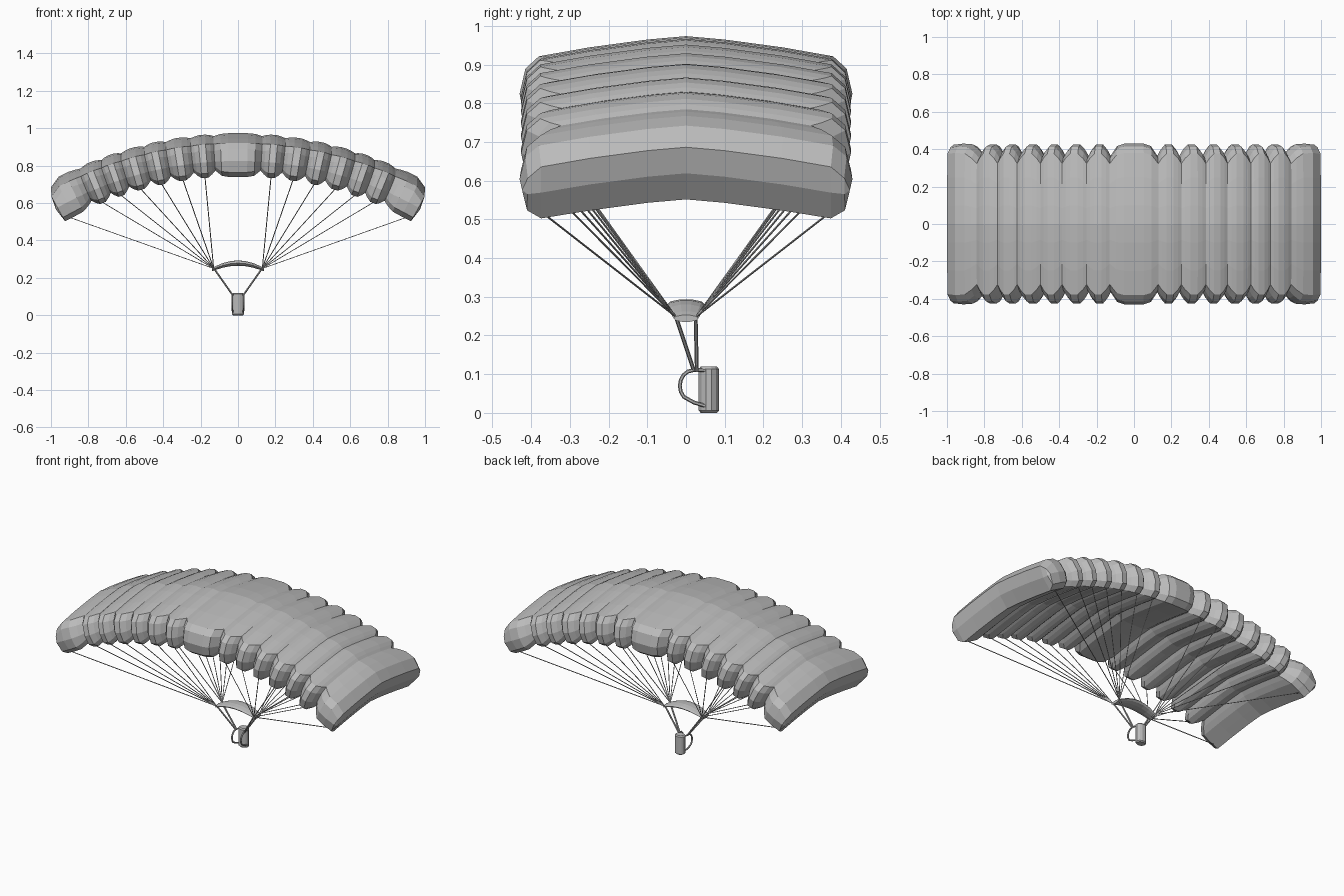
import bpy, bmesh, math
from mathutils import Vector

cube = bpy.data.objects.get("Cube")
if cube:
    bpy.data.objects.remove(cube)

grey = bpy.data.materials.new("plain grey")
grey.use_nodes = True
GREY = (0.5, 0.5, 0.5, 1)
grey.diffuse_color = GREY
grey.node_tree.nodes["Principled BSDF"].inputs["Base Color"].default_value = GREY


def finish(name, bm):
    bmesh.ops.recalc_face_normals(bm, faces=bm.faces)
    mesh = bpy.data.meshes.new(name)
    bm.to_mesh(mesh)
    bm.free()
    mesh.materials.append(grey)
    obj = bpy.data.objects.new(name, mesh)
    bpy.context.collection.objects.link(obj)


def loft(bm, rings, cap=True):
    """Join a series of closed rings with quads."""
    loops = [[bm.verts.new(p) for p in ring] for ring in rings]
    n = len(loops[0])
    for a, b in zip(loops, loops[1:]):
        for i in range(n):
            j = (i + 1) % n
            bm.faces.new((a[i], a[j], b[j], b[i]))
    if cap:
        bm.faces.new(loops[0])
        bm.faces.new(loops[-1])
    return loops


def tube(bm, points, radius, sides=6):
    """Sweep a round section along a path."""
    pts = [Vector(p) for p in points]
    rings = []
    for i, p in enumerate(pts):
        d = (pts[min(i + 1, len(pts) - 1)] - pts[max(i - 1, 0)]).normalized()
        u = d.cross(Vector((1, 0, 0))).normalized()
        v = d.cross(u)
        rings.append([p + radius * (math.cos(t) * u + math.sin(t) * v)
                      for t in (math.tau * k / sides for k in range(sides))])
    loft(bm, rings)


# Canopy: inflated cells following an arc
ARC, ARC_Z, TIP = 2.0, -1.17, 0.505
EDGES = [0.0625, 0.122, 0.186, 0.243, 0.305, 0.3585, 0.416, TIP]
HALF = [(0, .094), (.1, .094), (.25, .094), (.38, .092), (.415, .06), (.43, -.005),
        (.417, -.065), (.38, -.09), (.25, -.09), (.1, -.09), (0, -.09)]
SECTION = HALF + [(-y, r) for y, r in HALF[-2:0:-1]]


def rise(y):
    return 0.05 * max(0, 1 - (abs(y) / 0.38) ** 1.3)


def on_arc(angle, y, r):
    return Vector((math.sin(angle) * (ARC + r), y,
                   ARC_Z + math.cos(angle) * (ARC + r) + rise(y)))


def rib(angle, pinch):
    """Cell section; pinch draws it in at the seams, and the tips round off on top."""
    ring = []
    for y, r in SECTION:
        inset = 0
        if r > 0.01:
            inset = 0.03 if abs(angle) == TIP else 0.012 * pinch
        elif r < -0.01 and abs(angle) != TIP:
            inset = -0.028 * pinch
        ring.append(on_arc(angle, y * (1 - 0.15 * pinch), r - inset))
    return ring


CELL = [(0, 1), (.15, .5), (.35, .06), (.65, .06), (.85, .5)]
side = []
for a, b in zip(EDGES, EDGES[1:]):
    side += [(a + (b - a) * u, pinch) for u, pinch in CELL]
side[-2:] = [(0.475, 0), (TIP, 0.1)]
half = [(0.025, 0), (0.045, 0.2)] + side
stations = [(-a, p) for a, p in reversed(half)] + half

bm = bmesh.new()
loops = loft(bm, [rib(a, p) for a, p in stations], cap=False)
n = len(SECTION)
for loop, sign in ((loops[0], -1), (loops[-1], 1)):
    # rounded end wall joining upper and lower rows
    top = [loop[i % n] for i in range(-5, 6)]
    low = [loop[i] for i in range(15, 4, -1)]
    mids = [top[0]]
    for t, l in zip(top[1:-1], low[1:-1]):
        mids.append(bm.verts.new((t.co + l.co) / 2 + Vector((sign * .014, 0, 0))))
    mids.append(top[-1])
    for row in (top, low):
        for i in range(10):
            quad = list(dict.fromkeys((row[i], row[i + 1], mids[i + 1], mids[i])))
            bm.faces.new(quad)
finish("canopy", bm)

# Suspension lines from the spreader tips to the underside of each cell
bm = bmesh.new()
for sx in (-1, 1):
    for sy in (-1, 1):
        for a, b in zip(EDGES, EDGES[1:]):
            angle = a + (b - a) * (0.8 if b == TIP else 0.5)
            tube(bm, [(sx * .13, sy * .028, .25), on_arc(sx * angle, sy * .377, -.086)],
                 0.0025, 4)
finish("suspension_lines", bm)

# Spreader: small arched pad, broad in the middle
bm = bmesh.new()
rings = []
for x in (-.138, -.12, -.08, -.04, 0, .04, .08, .12, .138):
    f = 1 - (x / .138) ** 2
    width, thick, z = .032 + .018 * f, .009 + .006 * f, .244 + .035 * f
    rings.append([(x, width * math.cos(t), z + thick * math.sin(t))
                  for t in (math.tau * k / 10 for k in range(10))])
loft(bm, rings)
finish("spreader", bm)

# Risers
bm = bmesh.new()
for sx in (-1, 1):
    tube(bm, [(sx * .125, -.025, .245), (sx * .03, .02, .11)], .005)
    tube(bm, [(sx * .125, .025, .245), (sx * .03, .028, .11)], .005)
finish("risers", bm)

# Pack: upright canister with softened rims
bm = bmesh.new()
rings = []
for z, s in ((0, .8), (.006, 1), (.113, 1), (.12, .8)):
    rings.append([(.033 * s * math.cos(t), .059 + .027 * s * math.sin(t), z)
                  for t in (math.tau * (k + .5) / 12 for k in range(12))])
loft(bm, rings)
finish("pack", bm)

# Shoulder straps: a loop on each side of the pack
bm = bmesh.new()
for sx in (-1, 1):
    path = [(sx * .026, .05, .11), (sx * .029, .025, .111)]
    for k in range(7):
        t = math.pi / 2 + math.pi * .75 * k / 6
        path.append((sx * .031, .018 + .034 * math.cos(t), .07 + .04 * math.sin(t)))
    path += [(sx * .03, .02, .027), (sx * .026, .05, .018)]
    tube(bm, path, .005)
finish("shoulder_straps", bm)
